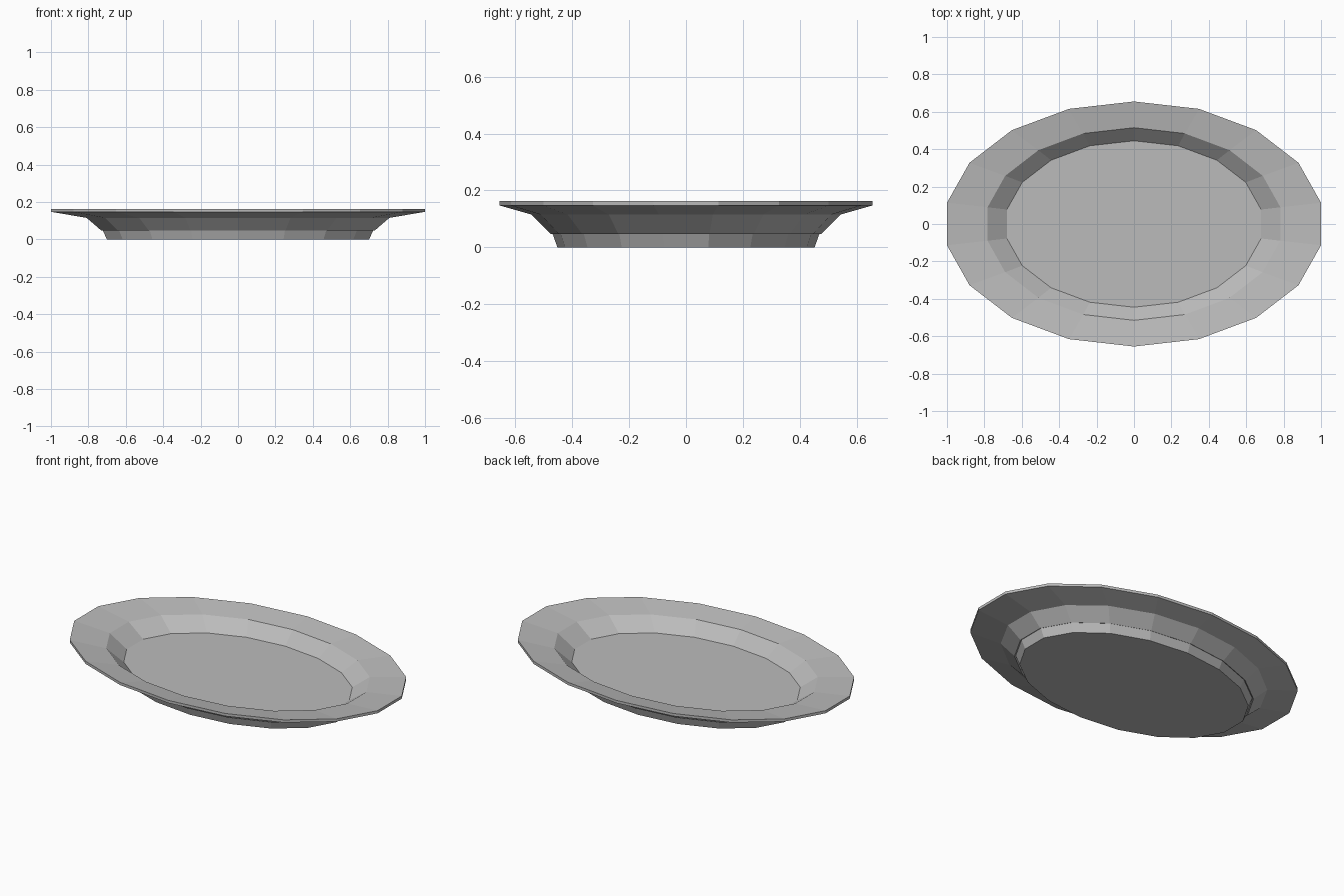
import bpy, bmesh, math

if "Cube" in bpy.data.objects:
    bpy.data.objects.remove(bpy.data.objects["Cube"])

SIDES = 18  # low-poly oval, flats at the two long ends

grey = bpy.data.materials.new("plain grey")
grey.diffuse_color = (0.5, 0.5, 0.5, 1.0)
grey.use_nodes = True
grey.node_tree.nodes["Principled BSDF"].inputs["Base Color"].default_value = grey.diffuse_color


def oval_lathe(name, profile, cap_first=False, cap_last=False):
    """Skin oval rings given as (half length, half width, height)."""
    bm = bmesh.new()
    rings = []
    for a, b, z in profile:
        ring = []
        for i in range(SIDES):
            t = math.radians(10) + math.tau * i / SIDES
            ring.append(bm.verts.new((a * math.cos(t), b * math.sin(t), z)))
        rings.append(ring)
    for lo, hi in zip(rings, rings[1:]):
        for i in range(SIDES):
            j = (i + 1) % SIDES
            bm.faces.new((lo[i], lo[j], hi[j], hi[i]))
    if cap_first:
        bm.faces.new(rings[0][::-1])
    if cap_last:
        bm.faces.new(rings[-1])
    mesh = bpy.data.meshes.new(name)
    bm.to_mesh(mesh)
    bm.free()
    mesh.materials.append(grey)
    obj = bpy.data.objects.new(name, mesh)
    bpy.context.collection.objects.link(obj)
    return obj


# Flared foot with a flat underside
oval_lathe("plate_foot", [(0.712, 0.452, 0.0), (0.735, 0.470, 0.05)], cap_first=True)

# Plate: underside bowl, broad rim, inner slope and flat floor
oval_lathe("plate_body", [
    (0.735, 0.470, 0.050),
    (0.742, 0.476, 0.047),   # small lip over the foot
    (0.822, 0.543, 0.115),   # bend under the rim
    (1.0154, 0.655, 0.147),  # rim bottom edge
    (1.0154, 0.655, 0.163),  # rim top edge
    (0.795, 0.515, 0.138),   # inner rim edge
    (0.690, 0.445, 0.066),   # floor edge
], cap_last=True)
